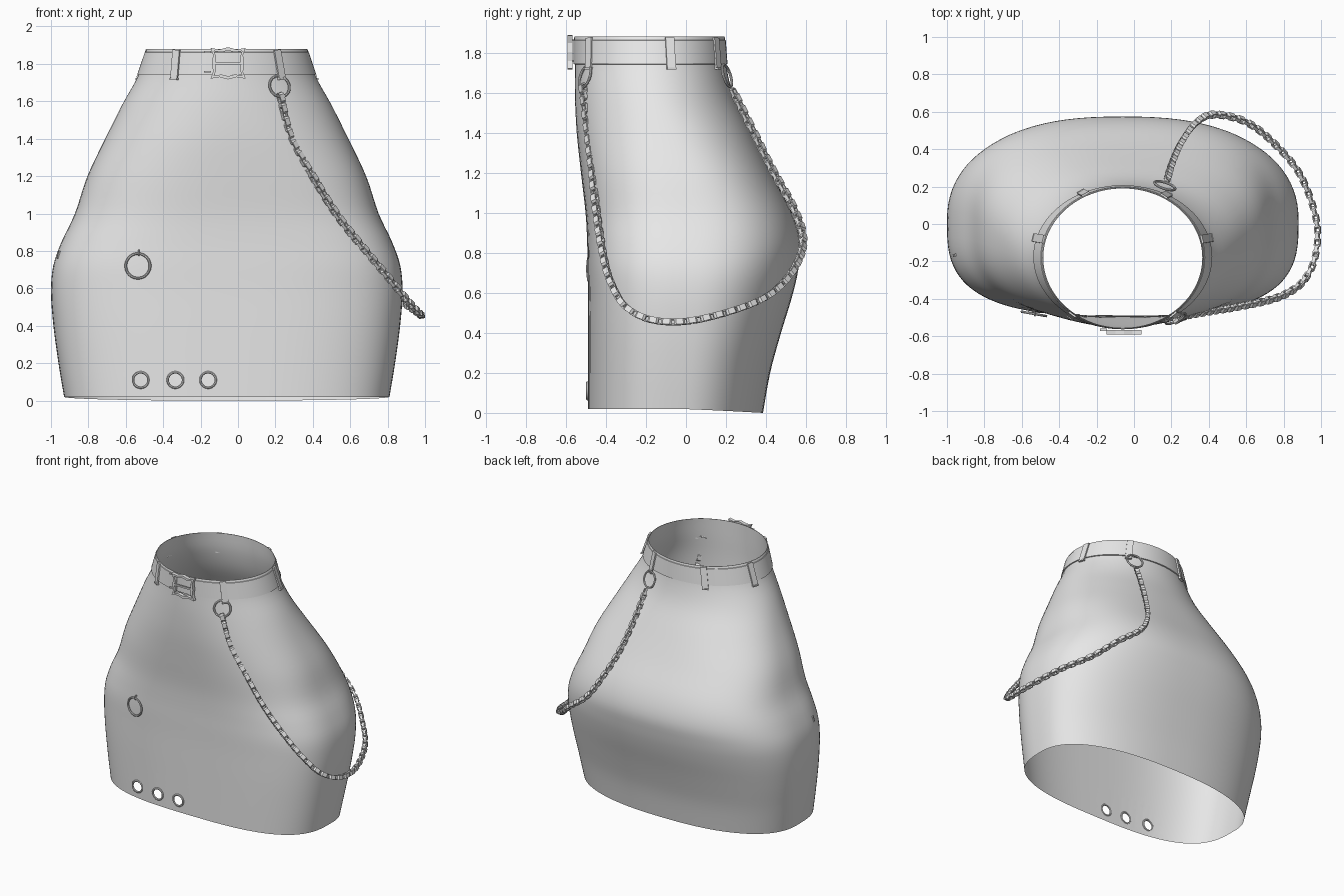
import bpy, bmesh, math
from mathutils import Vector, Matrix

if "Cube" in bpy.data.objects:
    bpy.data.objects.remove(bpy.data.objects["Cube"])

grey = bpy.data.materials.new("plain grey")
grey.diffuse_color = (0.8, 0.8, 0.8, 1)
grey.use_nodes = True
grey.node_tree.nodes["Principled BSDF"].inputs["Base Color"].default_value = grey.diffuse_color


def finish(name, bm, angle=40):
    me = bpy.data.meshes.new(name)
    bm.to_mesh(me)
    bm.free()
    me.materials.append(grey)
    ob = bpy.data.objects.new(name, me)
    bpy.context.collection.objects.link(ob)
    bpy.ops.object.select_all(action='DESELECT')
    ob.select_set(True)
    bpy.context.view_layer.objects.active = ob
    if angle:
        bpy.ops.object.shade_smooth_by_angle(angle=math.radians(angle))
    return ob


def spline(rows, steps):
    """Catmull-Rom curve through tuples of any length."""
    out = []
    for i in range(len(rows) - 1):
        quad = [rows[max(i - 1, 0)], rows[i], rows[i + 1], rows[min(i + 2, len(rows) - 1)]]
        for s in range(steps):
            u = s / steps
            out.append(tuple(0.5 * (2 * b + (c - a) * u + (2 * a - 5 * b + 4 * c - d) * u * u
                                    + (3 * b - a - 3 * c + d) * u ** 3) for a, b, c, d in zip(*quad)))
    return out + [tuple(rows[-1])]


# skirt sections: z, half width, front y, back y, centre y, front and back roundness
LEVELS = spline([
    (0.02, 0.87, -0.49, 0.385, -0.04, 2.9, 2.4), (0.20, 0.90, -0.49, 0.42, -0.02, 2.95, 2.4),
    (0.40, 0.927, -0.49, 0.475, 0.0, 3.0, 2.4), (0.58, 0.94, -0.49, 0.53, 0.01, 3.0, 2.4),
    (0.72, 0.928, -0.492, 0.562, 0.01, 3.0, 2.45), (0.85, 0.883, -0.494, 0.573, 0.0, 2.9, 2.5),
    (1.00, 0.812, -0.502, 0.53, -0.015, 2.75, 2.6), (1.20, 0.745, -0.525, 0.425, -0.05, 2.5, 2.5),
    (1.40, 0.65, -0.546, 0.325, -0.10, 2.25, 2.25), (1.58, 0.56, -0.555, 0.24, -0.15, 2.05, 2.05),
    (1.74, 0.472, -0.555, 0.20, -0.175, 2.0, 2.0), (1.88, 0.425, -0.555, 0.19, -0.18, 2.0, 2.0)], 4)
CX = -0.06


def level(z):
    for lo, hi in zip(LEVELS, LEVELS[1:]):
        if z <= hi[0]:
            break
    u = (z - lo[0]) / (hi[0] - lo[0])
    return [a + (b - a) * u for a, b in zip(lo, hi)]


def surf(z, t, off=0.0):
    """Point on the skirt at height z and angle t, pushed outward by off."""
    _, a, yf, yb, cy, nf, nb = level(z)
    c, s = math.cos(t), math.sin(t)
    b, n = (yb - cy, nb) if s > 0 else (cy - yf, nf)
    x = CX + a * math.copysign(abs(c) ** (2 / n), c)
    y = cy + b * math.copysign(abs(s) ** (2 / n), s)
    dip = 0.02 * max(0, s) * max(0, 1 - (z - 0.02) / 0.2)
    return Vector((x + c * off, y + s * off, z - dip))


def front_y(x, z):
    _, a, yf, yb, cy, n, _ = level(z)
    return cy - (cy - yf) * (1 - abs((x - CX) / a) ** n) ** (1 / n)


def loft(bm, rows, sides=96):
    rings = [[bm.verts.new(surf(z, math.tau * i / sides, off)) for i in range(sides)] for z, off in rows]
    for lo, hi in zip(rings, rings[1:]):
        for i in range(sides):
            j = (i + 1) % sides
            bm.faces.new((lo[i], lo[j], hi[j], hi[i]))


def torus(bm, mat, R, r, major=28, minor=8, stretch=1.0, tall=1.0):
    """Ring; stretch lengthens it along local x, tall widens its band."""
    grid = []
    for i in range(major):
        a = math.tau * (i + 0.5) / major
        grid.append([bm.verts.new(mat @ Vector((
            (R + r * math.cos(b)) * math.cos(a) + math.copysign(R * (stretch - 1), math.cos(a)),
            (R + r * math.cos(b)) * math.sin(a), r * tall * math.sin(b))))
            for b in (math.tau * (k + 0.5) / minor for k in range(minor))])
    for i in range(major):
        for k in range(minor):
            g, h, m = grid[i], grid[(i + 1) % major], (k + 1) % minor
            bm.faces.new((g[k], h[k], h[m], g[m]))


def frame(pos, normal, up=(0, 0, 1)):
    """Matrix with local z along normal and local y close to up."""
    n = Vector(normal).normalized()
    x = Vector(up).cross(n).normalized()
    return Matrix.Translation(pos) @ Matrix((x, n.cross(x), n)).transposed().to_4x4()


def box(bm, mat, size):
    bmesh.ops.create_cube(bm, size=1, matrix=mat @ Matrix.Diagonal((*size, 1)))


# skirt body, with three round holes near the hem
HOLES = [(-0.52, 0.11), (-0.335, 0.11), (-0.16, 0.11)]
bm = bmesh.new()
loft(bm, [(row[0], 0) for row in LEVELS])
for hx, hz in HOLES:
    for k in range(16):
        a = math.tau * k / 16
        d = Vector((math.cos(a), 0, math.sin(a)))
        near = [f for f in bm.faces if f.calc_center_median().y < -0.2
                and any((Vector((v.co.x - hx, 0, v.co.z - hz))).length < 0.1 for v in f.verts)]
        geom = near + list({e for f in near for e in f.edges}) + list({v for f in near for v in f.verts})
        bmesh.ops.bisect_plane(bm, geom=geom, plane_co=Vector((hx, 0, hz)) + d * 0.04, plane_no=d)
    inside = [f for f in bm.faces if f.calc_center_median().y < -0.2 and
              math.hypot(f.calc_center_median().x - hx, f.calc_center_median().z - hz) < 0.04]
    bmesh.ops.delete(bm, geom=inside, context='FACES')
finish("skirt", bm, 60)

# hem eyelets
bm = bmesh.new()
for hx, hz in HOLES:
    torus(bm, frame((hx, front_y(hx, hz) - 0.003, hz), (0, -1, 0)), 0.041, 0.007)
finish("hem_eyelets", bm)

# waist belt
bm = bmesh.new()
loft(bm, [(1.742, 0), (1.744, 0.008), (1.862, 0.008), (1.864, 0.005), (1.88, 0.003), (1.88, 0)])
finish("belt", bm, 30)

# belt loops: angle at the bottom and at the top
bm = bmesh.new()
for deg_lo, deg_hi in ((-125, -128), (-53, -52), (15, 15), (165, 165), (60, 60), (117, 117)):
    t = math.radians(deg_lo)
    lo, hi = surf(1.725, t, 0.011), surf(1.875, math.radians(deg_hi), 0.011)
    out = Vector((math.cos(t), math.sin(t), 0.3))
    side = (hi - lo).cross(out)
    box(bm, frame((lo + hi) / 2, side.cross(hi - lo), hi - lo), (0.045, (hi - lo).length, 0.01))
    box(bm, frame(lo - Vector((0, 0, 0.005)), (out.x, out.y, 0)), (0.045, 0.01, 0.02))
finish("belt_loops", bm, 0)

# buckle: notched square frame with a prong and belt holes beside it
bm = bmesh.new()
quarter = [(0.086, 0.0), (0.08, 0.045), (0.094, 0.082), (0.045, 0.074), (0.0, 0.086)]
half = quarter + [(-x, z) for x, z in quarter[-2::-1]]
outline = half + [(x, -z) for x, z in half[-2:0:-1]]
bx, bz = -0.053, 1.803
loops = []
for y, k in ((-0.566, 1), (-0.592, 1), (-0.592, 0.8), (-0.566, 0.8)):
    loops.append([bm.verts.new((bx + x * k, y, bz + z * k)) for x, z in outline])
for a, b in zip(loops, loops[1:] + loops[:1]):
    for i in range(len(outline)):
        j = (i + 1) % len(outline)
        bm.faces.new((a[i], a[j], b[j], b[i]))
bmesh.ops.recalc_face_normals(bm, faces=bm.faces)
box(bm, Matrix.Translation((bx, -0.585, bz)), (0.15, 0.012, 0.012))
for dz in (-0.045, 0.06):
    box(bm, Matrix.Translation((bx - 0.11, -0.565, bz + dz)), (0.035, 0.012, 0.01))
finish("buckle", bm, 0)

# rings holding the chain ends
bm = bmesh.new()
for pos, deg in (((0.222, -0.505, 1.68), -65), ((0.165, 0.205, 1.685), 72)):
    t = math.radians(deg)
    torus(bm, frame(pos, (math.cos(t), math.sin(t), 0.3)), 0.058, 0.007)
finish("chain_rings", bm)

# loose ring on the front, with its small holder
bm = bmesh.new()
y = front_y(-0.535, 0.72)
torus(bm, frame((-0.535, y - 0.012, 0.72), (-0.18, -1, 0)), 0.066, 0.007)
torus(bm, frame((-0.53, y - 0.008, 0.79), (1, 0, 0)), 0.014, 0.004, 14, 6)
finish("front_ring", bm)

# small tag on the left side
bm = bmesh.new()
box(bm, frame(surf(0.78, math.radians(-168), 0.002), (-1, -0.3, 0.3)), (0.014, 0.04, 0.008))
finish("side_tag", bm, 0)

# hanging chain of alternating broad links
path = [Vector(p) for p in spline([
    (0.23, -0.515, 1.62), (0.285, -0.49, 1.40), (0.40, -0.468, 1.20), (0.54, -0.445, 0.98),
    (0.71, -0.41, 0.77), (0.82, -0.37, 0.64), (0.91, -0.30, 0.53), (0.97, -0.17, 0.465),
    (0.975, 0.02, 0.46), (0.89, 0.26, 0.52), (0.75, 0.43, 0.60), (0.60, 0.545, 0.73),
    (0.43, 0.585, 0.865), (0.33, 0.54, 1.02), (0.25, 0.43, 1.22), (0.20, 0.315, 1.45),
    (0.175, 0.225, 1.63)], 24)]
bm = bmesh.new()
travelled, count, STEP = 0.0, 0, 0.034
for a, b in zip(path, path[1:]):
    travelled += (b - a).length
    if travelled >= count * STEP:
        along = (b - a).normalized()
        out = Vector((a.x - CX, a.y, 0.2))
        side = along.cross(out).normalized()
        n = along.cross(side) if count % 2 else side
        torus(bm, frame(a, n, n.cross(along)), 0.014, 0.005, 8, 4, 1.8, 4.2 if count % 2 == 0 else 2.4)
        count += 1
finish("chain", bm, 0)
